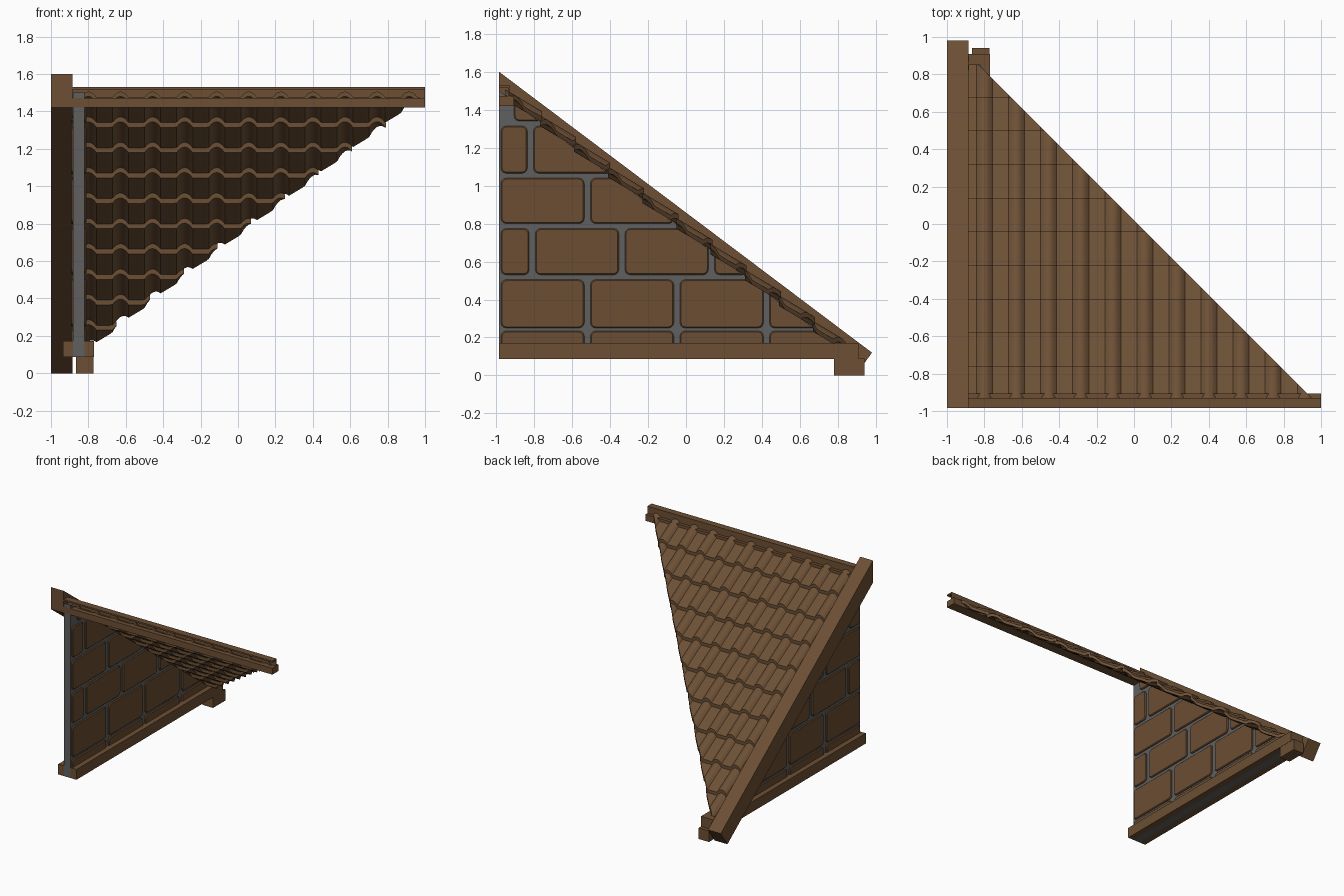
import bpy, bmesh, math
from mathutils import Vector

if "Cube" in bpy.data.objects:
    bpy.data.objects.remove(bpy.data.objects["Cube"])

SLOPE = 0.753


def top(y):
    """Height of the roof's upper line at depth y."""
    return 0.858 - SLOPE * y


def material(name, rgb):
    m = bpy.data.materials.new(name)
    m.diffuse_color = (*rgb, 1)
    m.use_nodes = True
    m.node_tree.nodes["Principled BSDF"].inputs["Base Color"].default_value = m.diffuse_color
    return m


BROWN = material("timber brown", (0.150, 0.078, 0.034))
TILE = material("tile brown", (0.150, 0.079, 0.036))
STONE = material("stone brown", (0.145, 0.075, 0.032))
GREY = material("mortar grey", (0.115, 0.117, 0.120))


def finish(name, bm, mat):
    bmesh.ops.recalc_face_normals(bm, faces=bm.faces)
    me = bpy.data.meshes.new(name)
    bm.to_mesh(me)
    bm.free()
    me.materials.append(mat)
    ob = bpy.data.objects.new(name, me)
    bpy.context.collection.objects.link(ob)
    return ob


def add_box(bm, x0, x1, y0, y1, z0, z1):
    vs = bmesh.ops.create_cube(bm, size=1)["verts"]
    for v in vs:
        v.co = ((x0 + x1) / 2 + v.co.x * (x1 - x0),
                (y0 + y1) / 2 + v.co.y * (y1 - y0),
                (z0 + z1) / 2 + v.co.z * (z1 - z0))


def box(name, mat, *dims):
    bm = bmesh.new()
    add_box(bm, *dims)
    return finish(name, bm, mat)


def prism(name, mat, x0, x1, profile):
    """Extrude a (y, z) outline along x."""
    bm = bmesh.new()
    a = [bm.verts.new((x0, y, z)) for y, z in profile]
    f = bm.faces.new(a)
    r = bmesh.ops.extrude_face_region(bm, geom=[f])
    for v in r["geom"]:
        if isinstance(v, bmesh.types.BMVert):
            v.co.x = x1
    return finish(name, bm, mat)


def clip(bm, point, normal):
    """Cut away everything on the normal's side and cap the cut."""
    r = bmesh.ops.bisect_plane(bm, geom=bm.verts[:] + bm.edges[:] + bm.faces[:],
                               plane_co=Vector(point), plane_no=Vector(normal),
                               clear_outer=True)
    cut = [e for e in r["geom_cut"] if isinstance(e, bmesh.types.BMEdge)]
    if cut:
        bmesh.ops.holes_fill(bm, edges=cut, sides=0)


# sloping edge board
prism("edge_board", BROWN, -1.0, -0.885,
      [(-0.985, 1.60), (0.98, 0.12), (0.893, 0.0), (-0.985, 1.42)])

# wavy tile courses, each lapping over the next lower one
PERIOD, FIRST = 0.1715, -0.80
HUMP, THICK = 0.030, 0.026


def wave(x):
    c = math.cos(2 * math.pi * (x - FIRST) / PERIOD)
    return HUMP * (max(0, c) ** 0.8)


xs = [-0.885 + i * PERIOD / 12 for i in range(132)]
for k in range(10):
    low = -0.76 + 0.18 * k
    up = low - 0.19
    bm = bmesh.new()
    rings = []
    for x in xs:
        h = wave(x)
        zu, zl = top(up) - 0.097 + h, top(low) - 0.068 + h
        rings.append([bm.verts.new((x, y, z)) for y, z in
                      ((up, zu), (low, zl), (low, zl - THICK), (up, zu - THICK))])
    for a, b in zip(rings, rings[1:]):
        for i in range(4):
            j = (i + 1) % 4
            bm.faces.new((a[i], a[j], b[j], b[i]))
    bm.faces.new(rings[0])
    bm.faces.new(rings[-1][::-1])
    clip(bm, (0.02, 0, 0), (1, 1, 0))     # diagonal hip cut
    ob = finish(f"tile_course_{k + 1}", bm, TILE)
    bpy.context.view_layer.objects.active = ob
    ob.select_set(True)
    bpy.ops.object.shade_smooth_by_angle(angle=math.radians(35))
    ob.select_set(False)

# ridge beam with an open front above it, and its cap
box("ridge_beam", BROWN, -0.885, 1.0, -0.985, -0.905, 1.42, 1.472)
prism("ridge_cap", BROWN, -0.885, 1.0,
      [(-0.985, 1.53), (-0.93, 1.53), (-0.93, 1.472), (-0.938, 1.472),
       (-0.938, 1.518), (-0.985, 1.518)])

# mortar core of the gable wall
prism("wall_mortar", GREY, -0.883, -0.822,
      [(-0.985, 0.088), (-0.985, 1.50), (0.785, 0.17), (0.87, 0.088)])

# stone blocks showing on both wall faces
bm_all = bmesh.new()
courses = [(0.09, 0.235, -0.52), (0.25, 0.505, -0.52), (0.53, 0.775, -0.81),
           (0.80, 1.04, -0.52), (1.065, 1.315, -0.82), (1.34, 1.60, -0.45)]
for z0, z1, joint in courses:
    joints = [joint + 0.472 * i for i in range(-1, 4)]
    for y0, y1 in zip(joints, joints[1:]):
        y0, y1 = max(y0 + 0.016, -0.975), min(y1 - 0.016, 0.83)
        if y1 - y0 < 0.06 or z0 > top(y0) - 0.15:
            continue
        bm = bmesh.new()
        add_box(bm, -0.894, -0.811, y0, y1, z0, z1)
        corners = [e for e in bm.edges
                   if abs(e.verts[0].co.x - e.verts[1].co.x) > 0.01]
        bmesh.ops.bevel(bm, geom=corners, offset=0.028, segments=3,
                        profile=0.5, affect='EDGES')
        rims = [e for e in bm.edges
                if abs(e.verts[0].co.x - e.verts[1].co.x) < 0.001]
        bmesh.ops.bevel(bm, geom=rims, offset=0.006, segments=1, affect='EDGES')
        clip(bm, (0, 0, top(0) - 0.103), (0, SLOPE, 1))
        tmp = bpy.data.meshes.new("stone_tmp")
        bm.to_mesh(tmp)
        bm.free()
        bm_all.from_mesh(tmp)
        bpy.data.meshes.remove(tmp)
finish("wall_stones", bm_all, STONE)

# sill rails either side of the wall, end cap and corner block
box("sill_rail_inner", BROWN, -0.822, -0.77, -0.985, 0.89, 0.088, 0.172)
box("sill_rail_outer", BROWN, -0.935, -0.883, -0.985, 0.89, 0.088, 0.172)
box("sill_end", BROWN, -0.935, -0.77, 0.85, 0.908, 0.088, 0.172)
box("corner_block", BROWN, -0.865, -0.772, 0.78, 0.94, 0.0, 0.09)
